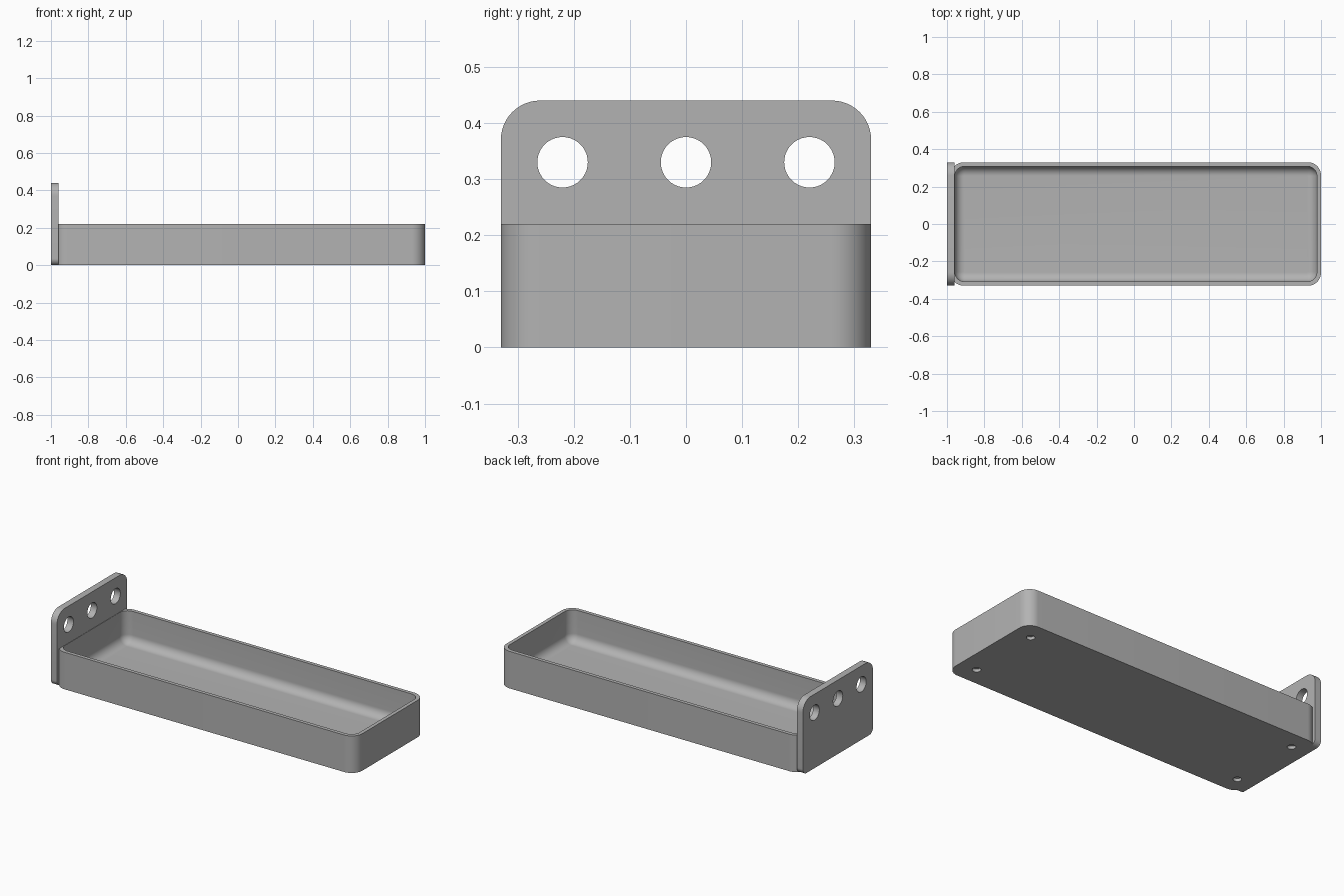
import bpy, bmesh, math
from mathutils import Matrix, Vector

if "Cube" in bpy.data.objects:
    bpy.data.objects.remove(bpy.data.objects["Cube"], do_unlink=True)

grey = bpy.data.materials.new("plain grey")
grey.use_nodes = True
colour = (0.45, 0.45, 0.45, 1)
grey.diffuse_color = colour
grey.node_tree.nodes["Principled BSDF"].inputs["Base Color"].default_value = colour

STEPS = 12


def rounded_rect(u0, u1, v0, v1, low, high):
    """Outline with one radius on the low-v corners and one on the high-v corners."""
    corners = [(u1, v1, high, 0), (u0, v1, high, 1), (u0, v0, low, 2), (u1, v0, low, 3)]
    points = []
    for u, v, r, quarter in corners:
        cu = u - r if u == u1 else u + r
        cv = v - r if v == v1 else v + r
        for i in range(STEPS + 1):
            a = (quarter + i / STEPS) * math.pi / 2
            points.append((cu + r * math.cos(a), cv + r * math.sin(a)))
    return points


def loft(name, rings):
    """Closed solid through a stack of matching rings."""
    bm = bmesh.new()
    loops = [[bm.verts.new(p) for p in ring] for ring in rings]
    for a, b in zip(loops, loops[1:]):
        for i in range(len(a)):
            j = (i + 1) % len(a)
            bm.faces.new((a[i], a[j], b[j], b[i]))
    bm.faces.new(loops[0][::-1])
    bm.faces.new(loops[-1])
    bmesh.ops.recalc_face_normals(bm, faces=bm.faces)
    return finish(name, bm)


def finish(name, bm):
    mesh = bpy.data.meshes.new(name)
    bm.to_mesh(mesh)
    bm.free()
    mesh.materials.append(grey)
    obj = bpy.data.objects.new(name, mesh)
    bpy.context.collection.objects.link(obj)
    return obj


def cylinders(name, centres, radius, depth, axis):
    """Several separate round pegs in one cutter."""
    bm = bmesh.new()
    turn = Vector((0, 0, 1)).rotation_difference(Vector(axis)).to_matrix().to_4x4()
    for c in centres:
        bmesh.ops.create_cone(bm, cap_ends=True, segments=40, radius1=radius, radius2=radius,
                              depth=depth, matrix=Matrix.Translation(c) @ turn)
    return finish(name, bm)


def combine(target, other, operation):
    mod = target.modifiers.new(operation, 'BOOLEAN')
    mod.operation = operation
    mod.solver = 'EXACT'
    mod.object = other
    bpy.context.view_layer.objects.active = target
    bpy.ops.object.modifier_apply(modifier=mod.name)
    bpy.data.objects.remove(other, do_unlink=True)


# Tray block
outer = rounded_rect(-0.98, 1, -0.33, 0.33, 0.07, 0.07)
tray = loft("tray_with_hanging_plate", [[(x, y, z) for x, y in outer] for z in (0, 0.22)])

# Upright end plate with larger top corners
outline = rounded_rect(-0.33, 0.33, 0, 0.44, 0.035, 0.07)
plate = loft("end_plate", [[(x, y, z) for y, z in outline] for x in (-1, -0.96)])
combine(tray, plate, 'UNION')

# Hollow with a rounded floor edge
floor, fillet, corner = 0.03, 0.05, 0.052
rings = []
for i in range(STEPS + 1):
    a = i / STEPS * math.pi / 2
    inset = fillet * (1 - math.sin(a))
    z = floor + fillet * (1 - math.cos(a))
    r = corner - inset
    shape = rounded_rect(-0.958 + inset, 0.978 - inset, -0.308 + inset, 0.308 - inset, r, r)
    rings.append([(x, y, z) for x, y in shape])
rings.append([(x, y, 0.3) for x, y, z in rings[-1]])
combine(tray, loft("hollow", rings), 'DIFFERENCE')

# Three holes through the plate
holes = cylinders("plate_holes", [(-0.98, y, 0.33) for y in (-0.22, 0, 0.22)], 0.045, 0.2, (1, 0, 0))
combine(tray, holes, 'DIFFERENCE')

# Four shallow sockets underneath
sockets = cylinders("sockets", [(x, y, 0) for x in (-0.89, 0.89) for y in (-0.22, 0.22)],
                    0.023, 0.036, (0, 0, 1))
combine(tray, sockets, 'DIFFERENCE')

# Smooth the rounded walls, keep the rims crisp
bpy.ops.object.select_all(action='DESELECT')
tray.select_set(True)
bpy.context.view_layer.objects.active = tray
bpy.ops.object.shade_smooth_by_angle(angle=math.radians(30))
